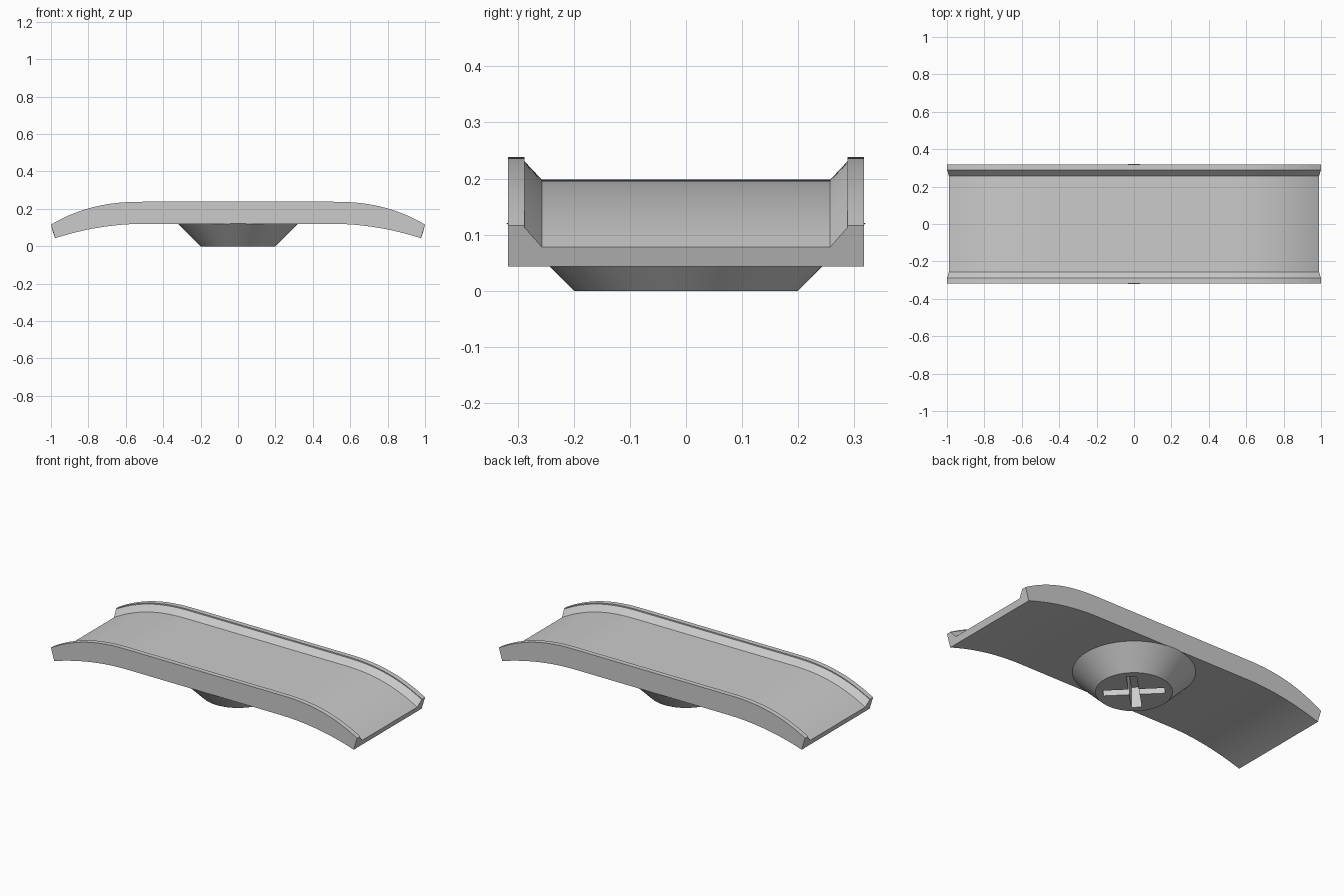
import bpy, bmesh, math

cube = bpy.data.objects.get("Cube")
if cube:
    bpy.data.objects.remove(cube, do_unlink=True)

grey = bpy.data.materials.new("plain_grey")
grey.use_nodes = True
colour = (0.6, 0.6, 0.6, 1)
grey.diffuse_color = colour
grey.node_tree.nodes["Principled BSDF"].inputs["Base Color"].default_value = colour


def finish(name, bm):
    bmesh.ops.recalc_face_normals(bm, faces=bm.faces)
    mesh = bpy.data.meshes.new(name)
    bm.to_mesh(mesh)
    bm.free()
    mesh.materials.append(grey)
    obj = bpy.data.objects.new(name, mesh)
    bpy.context.collection.objects.link(obj)
    return obj


def select(obj):
    bpy.ops.object.select_all(action='DESELECT')
    obj.select_set(True)
    bpy.context.view_layer.objects.active = obj


def smooth(obj):
    select(obj)
    bpy.ops.object.shade_smooth_by_angle(angle=math.radians(25))


# Long curves of the channel: middle height, drop at the ends, half length, power
BOTTOM = (0.12, 0.077, 0.978, 2.0)
FLOOR = (0.198, 0.12, 0.99, 2.4)
LEDGE = (0.231, 0.118, 0.999, 2.4)
TOP = (0.238, 0.122, 1.0, 2.4)
half = [(0.257, FLOOR), (0.288, LEDGE), (0.288, TOP), (0.317, TOP), (0.317, BOTTOM)]
section = half + [(-y, c) for y, c in reversed(half)]

# Curved channel, lofted along x: flat in the middle, drooping at both ends
STEPS = 20
stations = [(-1, 1 - i / STEPS) for i in range(STEPS + 1)]
stations += [(1, i / STEPS) for i in range(STEPS + 1)]
bm = bmesh.new()
rings = []
for side, t in stations:
    ring = []
    for y, (z, drop, end, power) in section:
        x = side * (0.5 + (end - 0.5) * t)
        ring.append(bm.verts.new((x, y, z - drop * t ** power)))
    rings.append(ring)
count = len(section)
for a, b in zip(rings, rings[1:]):
    for i in range(count):
        j = (i + 1) % count
        bm.faces.new((a[i], a[j], b[j], b[i]))
bm.faces.new(rings[0])
bm.faces.new(rings[-1])
smooth(finish("curved_channel", bm))

# Tapered round boss below
bm = bmesh.new()
bmesh.ops.create_cone(bm, cap_ends=True, segments=64, radius1=0.2, radius2=0.321, depth=0.121)
bmesh.ops.translate(bm, verts=bm.verts, vec=(0, 0, 0.0605))
boss = finish("tapered_boss", bm)

# Diagonal cross slot cut up through the boss
bm = bmesh.new()
w, r = 0.027, 0.16
outline = []
for k in range(4):
    a = math.radians(45 + 90 * k)
    for u, v in ((r, -w), (r, w), (w, w)):
        x = u * math.cos(a) - v * math.sin(a)
        y = u * math.sin(a) + v * math.cos(a)
        outline.append(bm.verts.new((x, y, -0.1)))
base = bm.faces.new(outline)
raised = bmesh.ops.extrude_face_region(bm, geom=[base])["geom"]
bmesh.ops.translate(bm, verts=[v for v in raised if isinstance(v, bmesh.types.BMVert)], vec=(0, 0, 0.4))
cutter = finish("cross_cutter", bm)
cutter.hide_render = True
mod = boss.modifiers.new("cross_slot", 'BOOLEAN')
mod.operation = 'DIFFERENCE'
mod.solver = 'EXACT'
mod.object = cutter
select(boss)
bpy.ops.object.modifier_apply(modifier=mod.name)
bpy.data.objects.remove(cutter, do_unlink=True)
smooth(boss)
